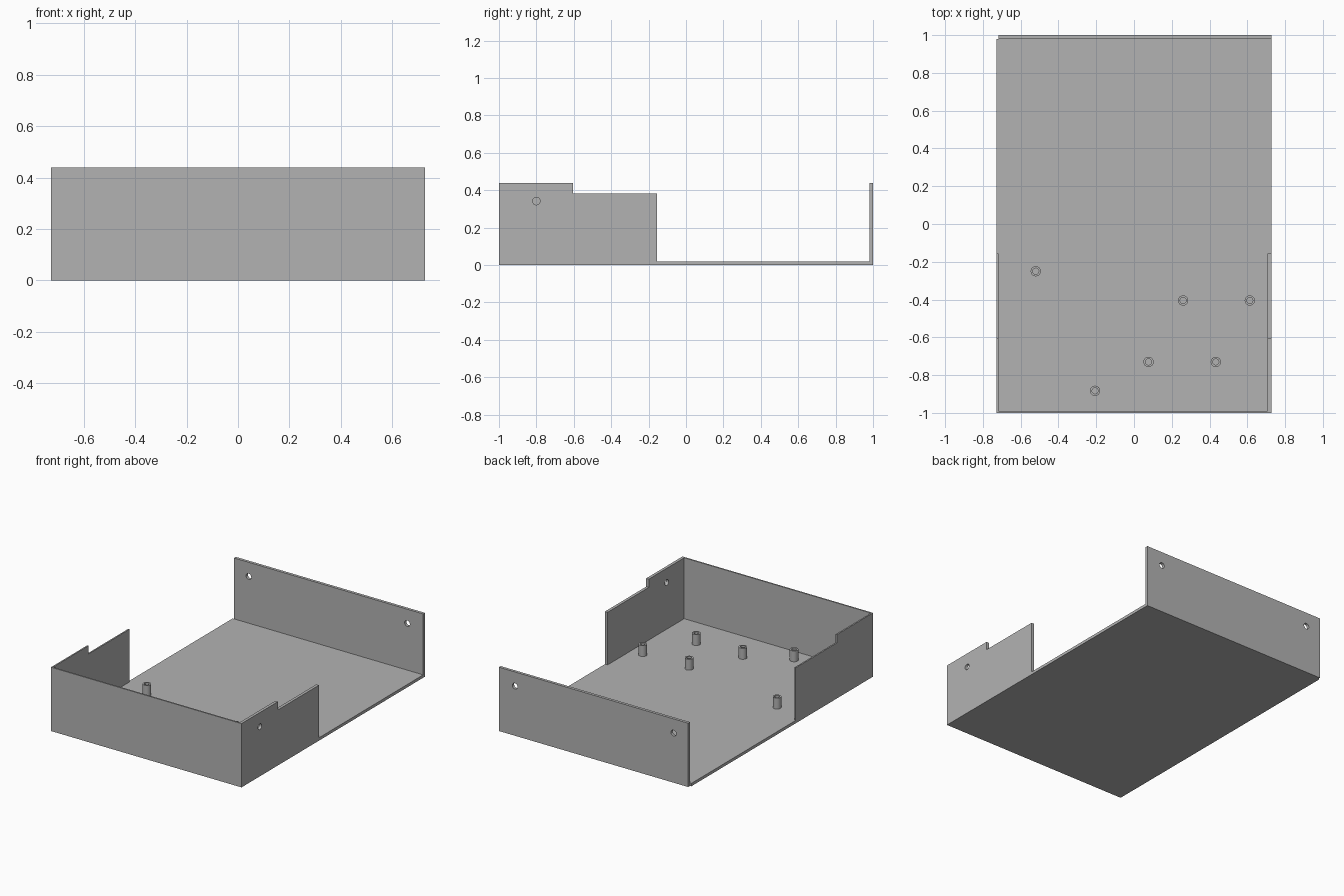
import bpy
import bmesh
import math
from mathutils import Matrix, Vector

cube = bpy.data.objects.get("Cube")
if cube:
    bpy.data.objects.remove(cube, do_unlink=True)

W, H = 0.727, 0.44          # half width, wall height
T, THIN = 0.02, 0.01        # thick and thin sheet
HOLE_Z, HOLE_R = 0.342, 0.02

grey = bpy.data.materials.new("plain grey")
grey.use_nodes = True
grey.diffuse_color = (0.45, 0.45, 0.45, 1)
grey.node_tree.nodes["Principled BSDF"].inputs["Base Color"].default_value = (0.45, 0.45, 0.45, 1)


def add_object(name, bm):
    bmesh.ops.recalc_face_normals(bm, faces=bm.faces)
    mesh = bpy.data.meshes.new(name)
    bm.to_mesh(mesh)
    bm.free()
    mesh.materials.append(grey)
    obj = bpy.data.objects.new(name, mesh)
    bpy.context.collection.objects.link(obj)
    return obj


def plate(name, outline, push):
    """Extrude a flat outline along the push vector."""
    bm = bmesh.new()
    face = bm.faces.new([bm.verts.new(p) for p in outline])
    top = bmesh.ops.extrude_face_region(bm, geom=[face])["geom"]
    verts = [v for v in top if isinstance(v, bmesh.types.BMVert)]
    bmesh.ops.translate(bm, verts=verts, vec=push)
    return add_object(name, bm)


def box(name, x0, x1, y0, y1, z0, z1):
    outline = [(x0, y0, z0), (x1, y0, z0), (x1, y1, z0), (x0, y1, z0)]
    return plate(name, outline, (0, 0, z1 - z0))


def drill(obj, centre, axis):
    """Cut a round screw hole through a plate."""
    bm = bmesh.new()
    turn = Vector((0, 0, 1)).rotation_difference(Vector(axis)).to_matrix().to_4x4()
    bmesh.ops.create_cone(bm, cap_ends=True, segments=32, radius1=HOLE_R, radius2=HOLE_R,
                          depth=0.1, matrix=Matrix.Translation(centre) @ turn)
    cutter = add_object("hole_cutter", bm)
    cutter.hide_render = True
    mod = obj.modifiers.new("hole", 'BOOLEAN')
    mod.operation, mod.solver, mod.object = 'DIFFERENCE', 'EXACT', cutter
    bpy.context.view_layer.objects.active = obj
    bpy.ops.object.modifier_apply(modifier=mod.name)
    bpy.data.objects.remove(cutter, do_unlink=True)


# Floor, front and back walls
box("floor", -W, W, -1, 1 - T, 0, T)
box("front_wall", -W, W, -1, -1 + THIN, T, H)
back = box("back_wall", -W + THIN, W, 1 - T, 1, 0, H)
for side in (-1, 1):
    drill(back, (side * 0.605, 1 - T / 2, HOLE_Z), (0, 1, 0))

# Stepped side walls, the left one thicker and drilled
step = [(-1 + THIN, T), (-0.156, T), (-0.156, 0.383), (-0.605, 0.383), (-0.605, H), (-1 + THIN, H)]
plate("right_wall", [(-W, y, z) for y, z in step], (THIN, 0, 0))
left = plate("left_wall", [(W - T, y, z) for y, z in step], (T, 0, 0))
drill(left, (W - T / 2, -0.8, HOLE_Z), (1, 0, 0))

# Hollow standoffs, turned from a small profile
bm = bmesh.new()
profile = [bm.verts.new(p) for p in ((0.016, 0, 0), (0.016, 0, 0.075), (0.027, 0, 0.075), (0.027, 0, 0))]
edges = [bm.edges.new(pair) for pair in zip(profile, profile[1:])]
bmesh.ops.spin(bm, geom=profile + edges, cent=(0, 0, 0), axis=(0, 0, 1),
               angle=math.tau, steps=32, use_duplicate=False)
bmesh.ops.remove_doubles(bm, verts=bm.verts, dist=0.0001)
post = add_object("standoff", bm)
bpy.ops.object.select_all(action='DESELECT')
post.select_set(True)
bpy.context.view_layer.objects.active = post
bpy.ops.object.shade_smooth_by_angle(angle=math.radians(30))

places = [(-0.52, -0.25), (0.26, -0.405), (0.613, -0.405),
          (0.077, -0.73), (0.433, -0.73), (-0.206, -0.883)]
for i, (x, y) in enumerate(places):
    obj = post if i == 0 else post.copy()
    if i:
        bpy.context.collection.objects.link(obj)
    obj.name = f"standoff_{i + 1}"
    obj.location = (x, y, T)
